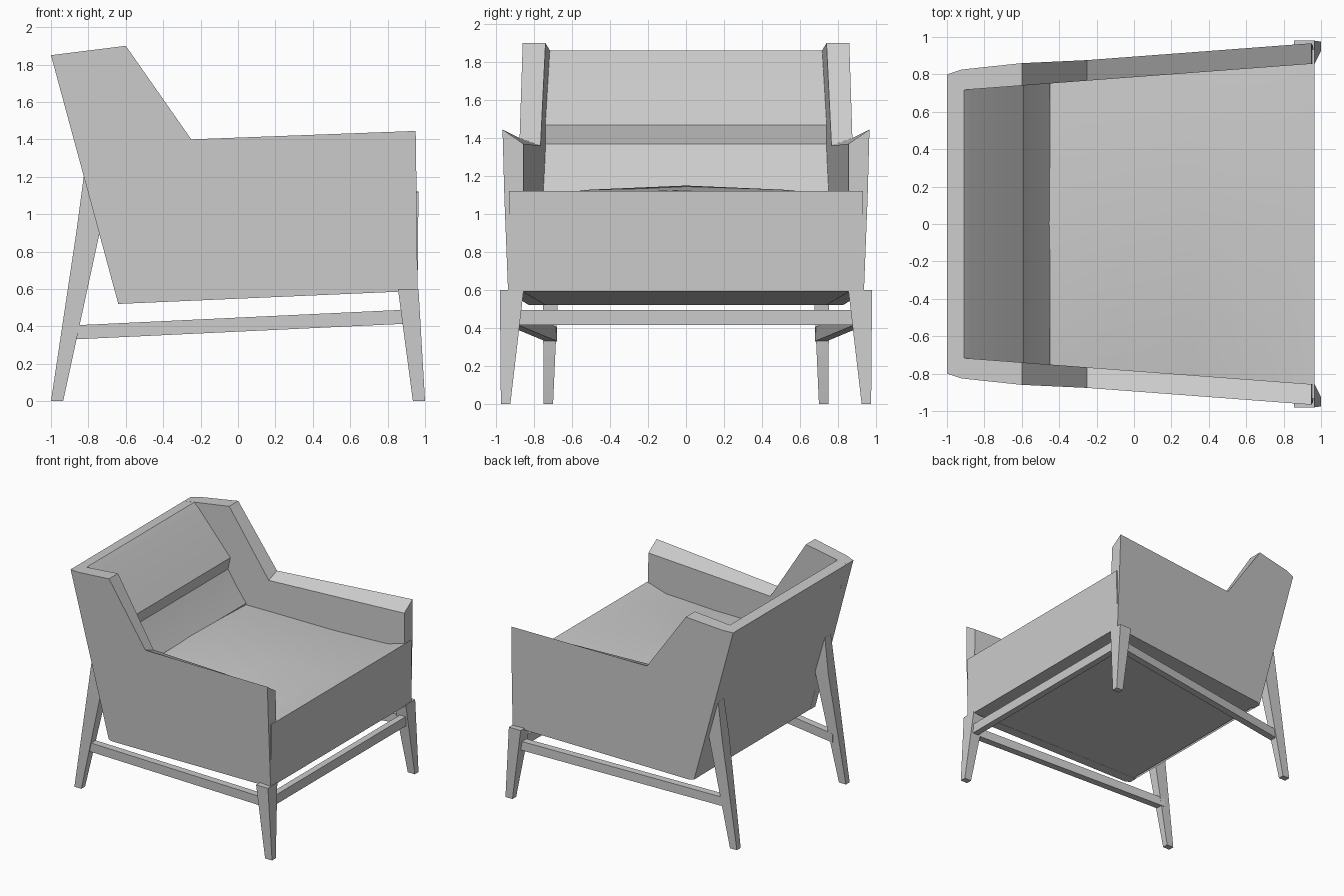
import bpy, bmesh, math

cube = bpy.data.objects.get("Cube")
if cube:
    bpy.data.objects.remove(cube)

grey = bpy.data.materials.new("warm_grey")
grey.use_nodes = True
COLOUR = (0.6, 0.6, 0.6, 1)
grey.diffuse_color = COLOUR
grey.node_tree.nodes["Principled BSDF"].inputs["Base Color"].default_value = COLOUR


def loft(name, rings):
    """Skin a closed solid through matching rings of points."""
    bm = bmesh.new()
    loops = [[bm.verts.new(p) for p in ring] for ring in rings]
    n = len(loops[0])
    bm.faces.new(loops[0])
    bm.faces.new(loops[-1])
    for a, b in zip(loops, loops[1:]):
        for i in range(n):
            j = (i + 1) % n
            bm.faces.new((a[i], a[j], b[j], b[i]))
    bmesh.ops.recalc_face_normals(bm, faces=bm.faces)
    mesh = bpy.data.meshes.new(name)
    bm.to_mesh(mesh)
    bm.free()
    mesh.materials.append(grey)
    ob = bpy.data.objects.new(name, mesh)
    bpy.context.collection.objects.link(ob)
    bpy.ops.object.select_all(action='DESELECT')
    ob.select_set(True)
    bpy.context.view_layer.objects.active = ob
    bpy.ops.object.shade_smooth_by_angle(angle=math.radians(30))


def outer(x):
    """Half width of the chair, wider towards the seat front."""
    return 0.895 + 0.075 * x


def box_ring(x0, x1, y0, y1, z):
    return [(x0, y0, z), (x1, y0, z), (x1, y1, z), (x0, y1, z)]


# Winged arm outline: x, z, drop of the inner edge, inward tuck of the outer edge
ARM = [(-1, 1.85, 0, 0.02), (-0.92, 1.86, 0, 0), (-0.6, 1.9, 0, -0.01),
       (-0.25, 1.4, 0.04, 0), (0.95, 1.445, 0.075, 0), (0.955, 1.09, 0, 0.01),
       (0.96, 0.59, 0, 0.03), (-0.6, 0.522, 0, 0.02), (-0.64, 0.52, 0, 0.04)]

for side, s in (("left", 1), ("right", -1)):
    # Arm with wing, tucked in at the back edge and the bottom
    loft(side + "_winged_arm", [
        [(x, s * (outer(x) - tuck), z) for x, z, drop, tuck in ARM],
        [(x, s * (outer(x) - 0.11), z - drop) for x, z, drop, tuck in ARM]])

    # Front leg, tapering to the foot
    loft(side + "_front_leg", [
        box_ring(0.935, 1.0, s * 0.925, s * 0.975, 0),
        box_ring(0.855, 0.965, s * 0.855, s * 0.98, 0.6)])

    # Back leg, leaning against the back panel
    loft(side + "_back_leg", [
        box_ring(-1.0, -0.935, s * 0.70, s * 0.75, 0),
        box_ring(-0.865, -0.74, s * 0.66, s * 0.755, 0.9),
        box_ring(-0.825, -0.815, s * 0.67, s * 0.75, 1.2)])

    # Side rail joining the legs
    ends = []
    for x, y, z in ((-0.89, 0.71, 0.33), (0.91, 0.915, 0.415)):
        ends.append([(x, s * (y - 0.03), z), (x, s * (y + 0.03), z),
                     (x, s * (y + 0.03), z + 0.075), (x, s * (y - 0.03), z + 0.075)])
    loft(side + "_rail", ends)

# Front rail between the front legs
loft("front_rail", [
    box_ring(0.90, 0.955, -0.89, 0.89, 0.415),
    box_ring(0.90, 0.955, -0.89, 0.89, 0.495)])

# Seat body, its top crowned along the middle: x, z, sag towards the arms
SEAT = [(-0.62, 0.522, 0), (0.96, 0.592, 0), (0.965, 1.12, 0), (0.78, 1.12, 0.05),
        (0.3, 1.13, 0.06), (-0.2, 1.15, 0.06), (-0.5, 1.12, 0.02)]
loft("seat", [[(x, f * (outer(x) - 0.035), z - sag * f * f) for x, z, sag in SEAT]
              for f in (-1, -0.6, 0, 0.6, 1)])

# Backrest with a padded roll at the lower back
BACK = [(-1, 1.85), (-0.91, 1.86), (-0.87, 1.82), (-0.63, 1.52), (-0.59, 1.47),
        (-0.61, 1.37), (-0.54, 1.25), (-0.45, 1.12), (-0.5, 0.8), (-0.64, 0.522)]
loft("backrest", [[(x, s * (outer(x) - 0.06), z) for x, z in BACK] for s in (-1, 1)])
